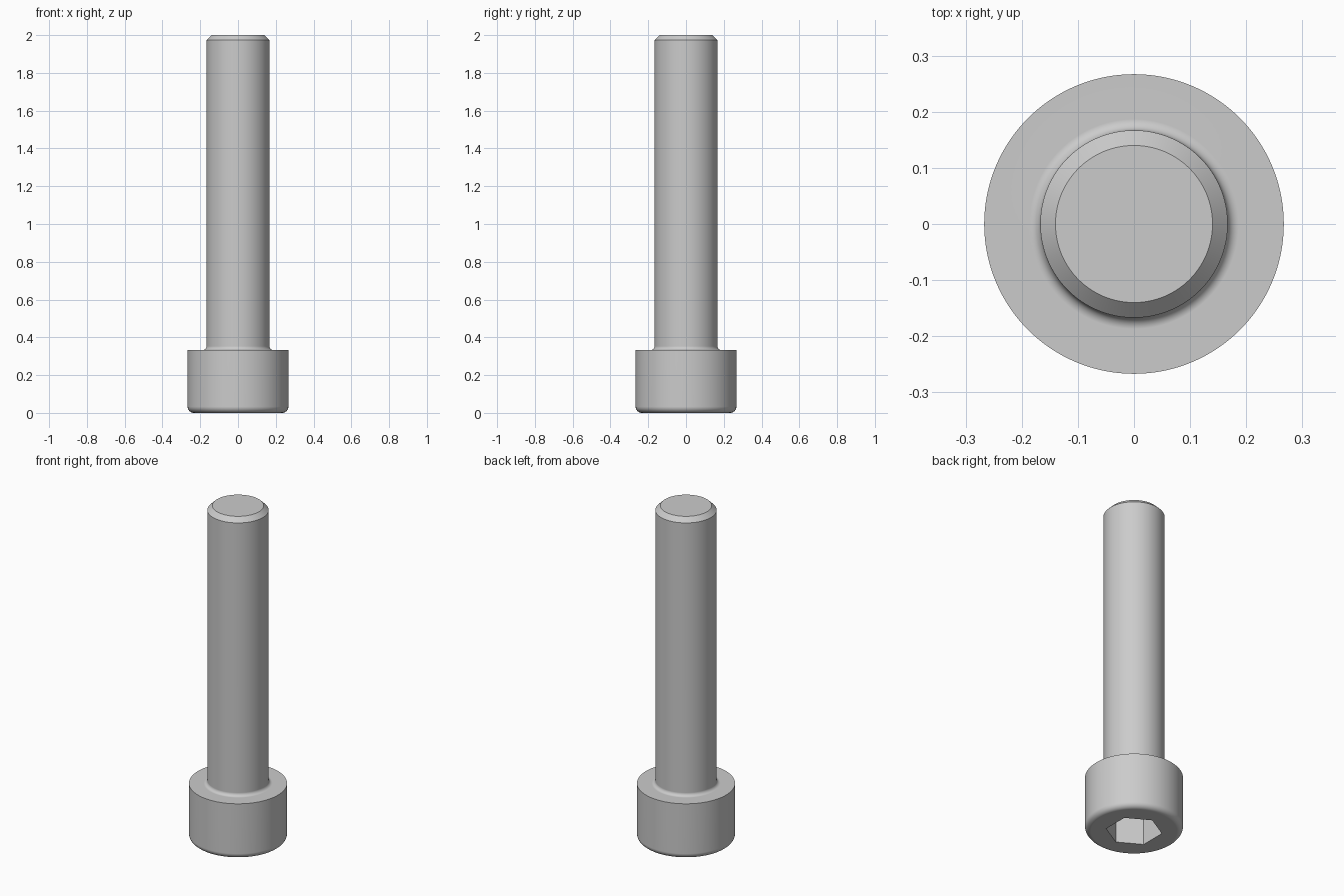
import bpy, bmesh
from math import sin, cos, pi, radians

if "Cube" in bpy.data.objects:
    bpy.data.objects.remove(bpy.data.objects["Cube"], do_unlink=True)

HEAD_R, HEAD_H = 0.267, 0.333
SHANK_R, LENGTH = 0.167, 2.0
RIM_FILLET, NECK_FILLET, CHAMFER = 0.033, 0.02, 0.027
SOCKET_R, SOCKET_DEPTH = 0.154, 0.167

steel = bpy.data.materials.new("grey_steel")
steel.use_nodes = True
grey = (0.6, 0.6, 0.6, 1)
steel.diffuse_color = grey
steel.node_tree.nodes["Principled BSDF"].inputs["Base Color"].default_value = grey


def arc(cx, cz, r, start, end, steps=6):
    """Points (radius, height) along a circular arc, angles in degrees."""
    angles = [radians(start + (end - start) * i / steps) for i in range(steps + 1)]
    return [(cx + r * cos(a), cz + r * sin(a)) for a in angles]


def add_object(name, bm):
    bmesh.ops.recalc_face_normals(bm, faces=bm.faces)
    mesh = bpy.data.meshes.new(name)
    bm.to_mesh(mesh)
    bm.free()
    mesh.materials.append(steel)
    obj = bpy.data.objects.new(name, mesh)
    bpy.context.collection.objects.link(obj)
    return obj


# Screw body: rounded head rim, neck fillet and chamfered tip, revolved about z
profile = arc(HEAD_R - RIM_FILLET, RIM_FILLET, RIM_FILLET, -90, 0)
profile.append((HEAD_R, HEAD_H))
profile += arc(SHANK_R + NECK_FILLET, HEAD_H + NECK_FILLET, NECK_FILLET, 270, 180)
profile += [(SHANK_R, LENGTH - CHAMFER), (SHANK_R - CHAMFER, LENGTH)]

bm = bmesh.new()
verts = [bm.verts.new((r, 0, z)) for r, z in profile]
edges = [bm.edges.new(pair) for pair in zip(verts, verts[1:])]
bmesh.ops.spin(bm, geom=verts + edges, cent=(0, 0, 0), axis=(0, 0, 1),
               angle=2 * pi, steps=128)
bmesh.ops.remove_doubles(bm, verts=bm.verts, dist=0.0001)
bmesh.ops.holes_fill(bm, edges=[e for e in bm.edges if e.is_boundary], sides=0)
screw = add_object("socket_head_screw", bm)

# Hexagonal socket sunk into the underside of the head
bm = bmesh.new()
corners = [bm.verts.new((SOCKET_R * cos(radians(30 + 60 * i)),
                         SOCKET_R * sin(radians(30 + 60 * i)), -0.1)) for i in range(6)]
base = bm.faces.new(corners)
top = bmesh.ops.extrude_face_region(bm, geom=[base])["geom"]
bmesh.ops.translate(bm, verts=[v for v in top if isinstance(v, bmesh.types.BMVert)],
                    vec=(0, 0, SOCKET_DEPTH + 0.1))
cutter = add_object("hex_socket_cutter", bm)
cutter.hide_render = True

cut = screw.modifiers.new("hex_socket", 'BOOLEAN')
cut.operation = 'DIFFERENCE'
cut.solver = 'EXACT'
cut.object = cutter
bpy.ops.object.select_all(action='DESELECT')
screw.select_set(True)
bpy.context.view_layer.objects.active = screw
bpy.ops.object.modifier_apply(modifier=cut.name)
bpy.data.objects.remove(cutter, do_unlink=True)

# Smooth curved surfaces, crisp edges, flat end faces
bpy.ops.object.shade_smooth_by_angle(angle=radians(30))
normals = screw.modifiers.new("flat_ends", 'WEIGHTED_NORMAL')
normals.keep_sharp = True
